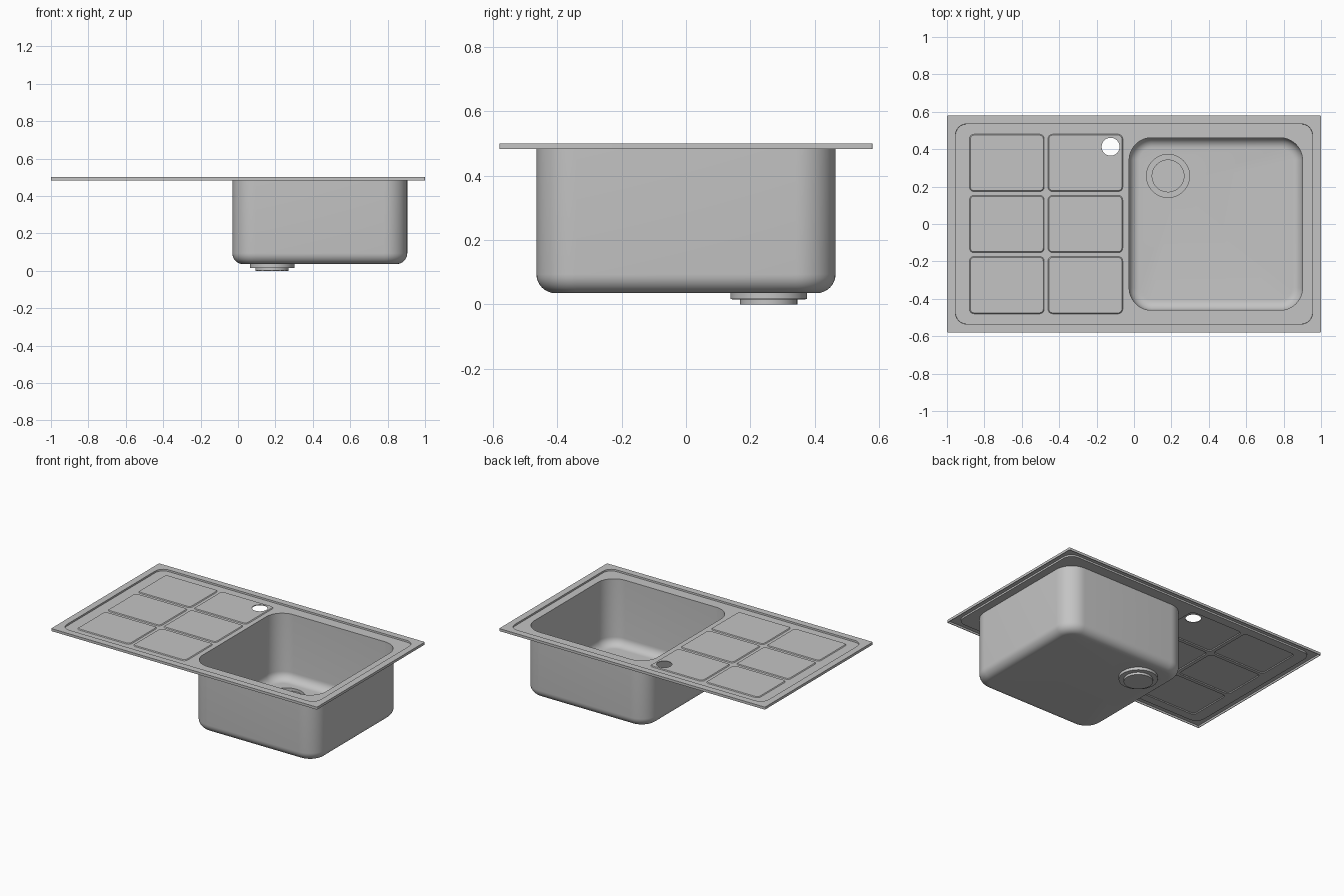
import bpy, bmesh, math

cube = bpy.data.objects.get("Cube")
if cube:
    bpy.data.objects.remove(cube, do_unlink=True)

steel = bpy.data.materials.new("brushed_steel")
steel.use_nodes = True
steel.diffuse_color = (0.55, 0.55, 0.55, 1)
steel.node_tree.nodes["Principled BSDF"].inputs["Base Color"].default_value = (0.55, 0.55, 0.55, 1)

SHEET = 0.004
RIM_Z, DECK_Z, PAD_Z, SKIRT_Z = 0.5, 0.489, 0.494, 0.483
FLOOR_Z = 0.039


def rounded_rect(bm, box, inset, radius, z, seg=8):
    """Ring of vertices around a rounded rectangle."""
    x0, x1, y0, y1 = box[0] + inset, box[1] - inset, box[2] + inset, box[3] - inset
    r = max(radius - inset, 0.002)
    corners = [(x1 - r, y1 - r), (x0 + r, y1 - r), (x0 + r, y0 + r), (x1 - r, y0 + r)]
    ring = []
    for i, (cx, cy) in enumerate(corners):
        for k in range(seg + 1):
            a = (i + k / seg) * math.pi / 2
            ring.append(bm.verts.new((cx + r * math.cos(a), cy + r * math.sin(a), z)))
    return ring


def circle(bm, centre, r, z, n=48):
    return [bm.verts.new((centre[0] + r * math.cos(math.tau * i / n),
                          centre[1] + r * math.sin(math.tau * i / n), z)) for i in range(n)]


def loft(bm, rings):
    """Join consecutive rings with quads."""
    for a, b in zip(rings, rings[1:]):
        for i in range(len(a)):
            j = (i + 1) % len(a)
            bm.faces.new((a[i], a[j], b[j], b[i]))


def fill(bm, rings):
    """Fill a flat outline that may contain holes."""
    edges = []
    for ring in rings:
        for i, v in enumerate(ring):
            w = ring[(i + 1) % len(ring)]
            edges.append(bm.edges.get((v, w)) or bm.edges.new((v, w)))
    bmesh.ops.triangle_fill(bm, edges=edges, use_beauty=True, normal=(0, 0, 1))


def finish(bm, name):
    """Orient the sheet upwards, give it thickness and shade it."""
    bmesh.ops.recalc_face_normals(bm, faces=bm.faces[:])
    if sum(f.normal.z * f.calc_area() for f in bm.faces) < 0:
        bmesh.ops.reverse_faces(bm, faces=bm.faces[:])
    mesh = bpy.data.meshes.new(name)
    bm.to_mesh(mesh)
    bm.free()
    mesh.materials.append(steel)
    obj = bpy.data.objects.new(name, mesh)
    bpy.context.collection.objects.link(obj)
    bpy.ops.object.select_all(action='DESELECT')
    obj.select_set(True)
    bpy.context.view_layer.objects.active = obj
    mod = obj.modifiers.new("thickness", 'SOLIDIFY')
    mod.thickness = SHEET
    mod.offset = -1
    mod.use_even_offset = True
    bpy.ops.object.modifier_apply(modifier=mod.name)
    bpy.ops.object.shade_smooth_by_angle(angle=math.radians(30))


# Pressed sheet: skirt, raised rim and step down to the deck
bm = bmesh.new()
outer = (-1, 1, -0.58, 0.58)
recess = (-0.955, 0.955, -0.535, 0.535)
skirt = [rounded_rect(bm, outer, 0, 0.006, z) for z in (SKIRT_Z, RIM_Z)]
rim_inner = rounded_rect(bm, recess, 0, 0.06, RIM_Z)
deck_edge = rounded_rect(bm, recess, 0.001, 0.06, DECK_Z)
loft(bm, skirt)
fill(bm, [skirt[1], rim_inner])
loft(bm, [rim_inner, deck_edge])
deck_rings = [deck_edge]

# Bowl with rounded bottom edge
bowl = (-0.026, 0.901, -0.461, 0.461)
fillet = 0.055
bowl_rings = [rounded_rect(bm, bowl, 0, 0.12, DECK_Z, 12)]
for k in range(9):
    a = k / 8 * math.pi / 2
    bowl_rings.append(rounded_rect(bm, bowl, fillet * (1 - math.cos(a)), 0.12,
                                   FLOOR_Z + fillet * (1 - math.sin(a)), 12))
loft(bm, bowl_rings)
deck_rings.append(bowl_rings[0])
drain = (0.182, 0.257)
fill(bm, [bowl_rings[-1], circle(bm, drain, 0.115, FLOOR_Z)])

# Raised drainer pads, two columns by three rows, the tap hole in the back one
left, right, half_y, gap = -0.88, -0.06, 0.48, 0.02
pad_w, pad_d = (right - left - gap) / 2, (2 * half_y - 2 * gap) / 3
for col in range(2):
    for row in range(3):
        x = left + col * (pad_w + gap)
        y = -half_y + row * (pad_d + gap)
        box = (x, x + pad_w, y, y + pad_d)
        base = rounded_rect(bm, box, 0, 0.025, DECK_Z, 6)
        top = rounded_rect(bm, box, 0.005, 0.025, PAD_Z, 6)
        loft(bm, [base, top])
        deck_rings.append(base)
        holes = [circle(bm, (-0.125, 0.413), 0.048, PAD_Z)] if (col, row) == (1, 2) else []
        fill(bm, [top] + holes)
fill(bm, deck_rings)
finish(bm, "sink_sheet")

# Stepped drain cup below the bowl floor
bm = bmesh.new()
cup = [circle(bm, drain, r, z) for r, z in
       ((0.115, FLOOR_Z - SHEET), (0.115, 0.02), (0.085, 0.02), (0.085, SHEET))]
loft(bm, cup)
fill(bm, [cup[-1]])
finish(bm, "drain_cup")
